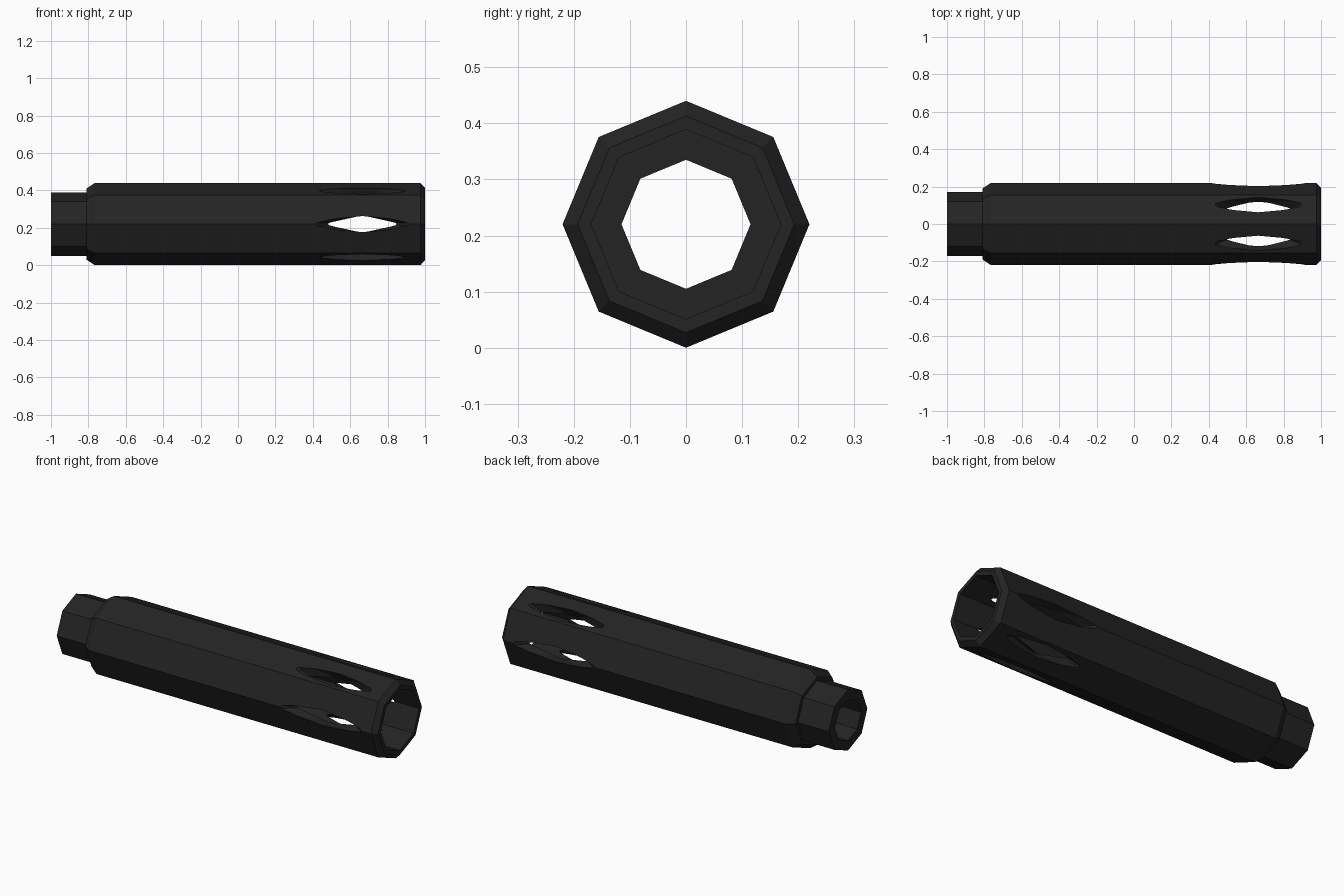
import bpy, bmesh, math
from mathutils import Matrix, Vector

if "Cube" in bpy.data.objects:
    bpy.data.objects.remove(bpy.data.objects["Cube"])

CZ = 0.22  # height of the tube axis

def finish(bm, name):
    bmesh.ops.recalc_face_normals(bm, faces=bm.faces)
    me = bpy.data.meshes.new(name)
    bm.to_mesh(me)
    bm.free()
    ob = bpy.data.objects.new(name, me)
    bpy.context.collection.objects.link(ob)
    return ob

black = bpy.data.materials.new("black_metal")
black.diffuse_color = (0.017, 0.017, 0.017, 1)
black.use_nodes = True
black.node_tree.nodes["Principled BSDF"].inputs["Base Color"].default_value = black.diffuse_color

# Octagonal tube: closed (x, radius) profile, outside then bore
profile = [(-1, 0.17), (-0.81, 0.17), (-0.81, 0.19), (-0.765, 0.22),
           (0.975, 0.22), (1, 0.193), (1, 0.169), (-0.765, 0.169),
           (-0.765, 0.115), (-1, 0.115)]
bm = bmesh.new()
rings = []
for x, r in profile:
    rings.append([bm.verts.new((x, r * math.cos(a * math.pi / 4),
                                CZ + r * math.sin(a * math.pi / 4))) for a in range(8)])
for i, ring in enumerate(rings):
    nxt = rings[(i + 1) % len(rings)]
    for a in range(8):
        b = (a + 1) % 8
        bm.faces.new((ring[a], ring[b], nxt[b], nxt[a]))
tube = finish(bm, "muzzle_tube")
tube.data.materials.append(black)

# Six lens-shaped vents, their ends tapering inwards
def outline(half_len, tip):
    pts = [(half_len, tip), (half_len * 0.82, tip + 0.009), (0, 0.043)]
    return [(sx * x, sz * z) for x, z in pts for sx in (1, -1) for sz in (1, -1)]

bm = bmesh.new()
for k in range(6):
    rot = Matrix.Translation((0.665, 0, CZ)) @ Matrix.Rotation(k * math.pi / 3, 4, 'X')
    pts = [(x, 0.26, z) for x, z in outline(0.30, 0.010)]
    pts += [(x, 0.14, z) for x, z in outline(0.145, 0.004)]
    vs = [bm.verts.new(rot @ Vector(p)) for p in dict.fromkeys(pts)]
    res = bmesh.ops.convex_hull(bm, input=vs)
cutter = finish(bm, "vent_cutter")
cutter.hide_render = True
cutter.data.materials.append(black)

# Cut the vents and apply
mod = tube.modifiers.new("vents", 'BOOLEAN')
mod.operation = 'DIFFERENCE'
mod.solver = 'EXACT'
mod.object = cutter
bpy.context.view_layer.objects.active = tube
bpy.ops.object.modifier_apply(modifier=mod.name)
bpy.data.objects.remove(cutter)
